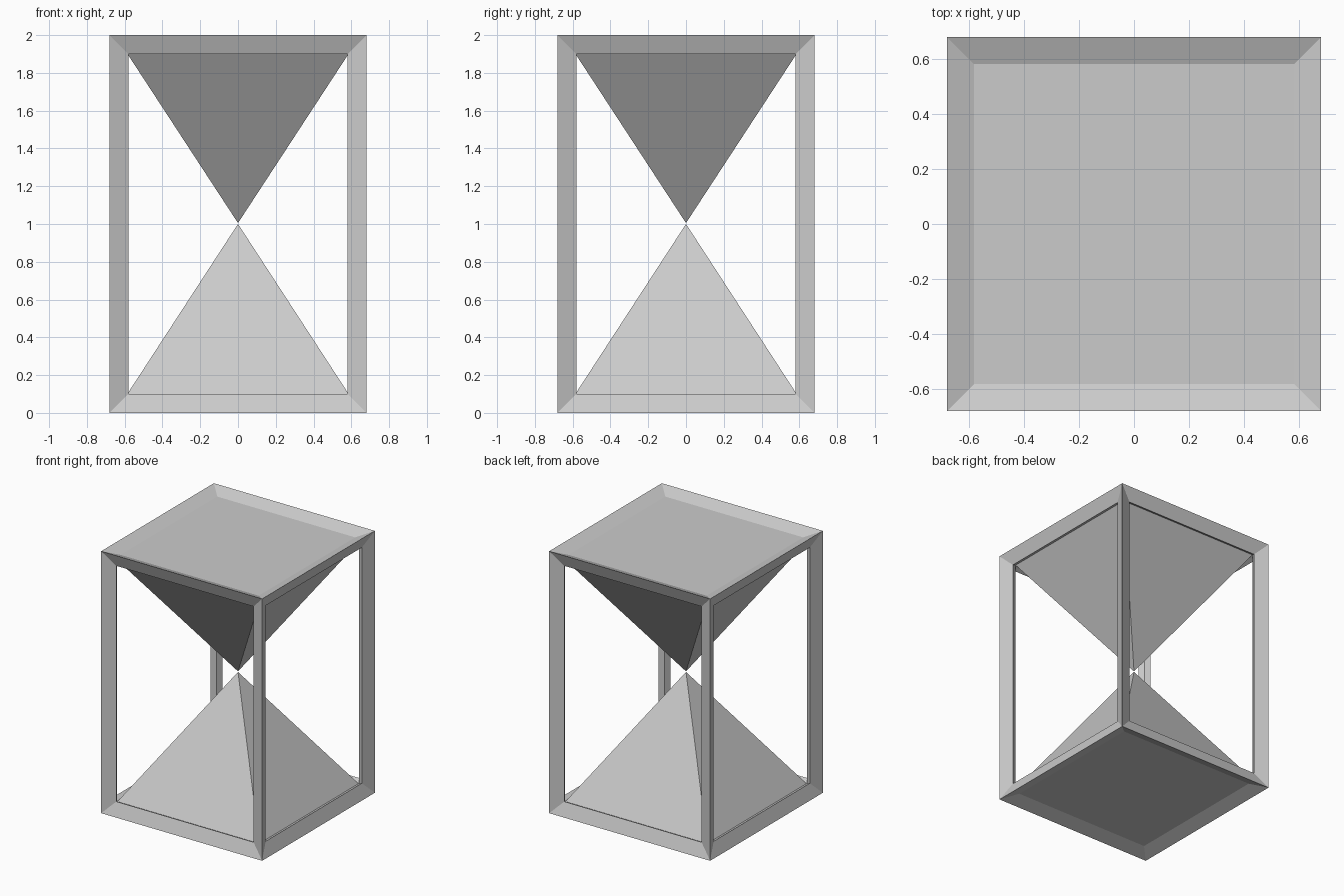
import bpy, bmesh
from mathutils import Vector

if "Cube" in bpy.data.objects:
    bpy.data.objects.remove(bpy.data.objects["Cube"])

HALF = Vector((0.68, 0.68, 1.0))   # outer half size
MID = Vector((0, 0, 1.0))
SINK, INSET, CORE = 0.04, 0.10, 0.08


def make_object(name, bm):
    bmesh.ops.recalc_face_normals(bm, faces=bm.faces)
    mesh = bpy.data.meshes.new(name)
    bm.to_mesh(mesh)
    bm.free()
    obj = bpy.data.objects.new(name, mesh)
    bpy.context.collection.objects.link(obj)
    return obj


# Open box frame: twelve mitred bars with kite-shaped cross-sections
def build_frame():
    bm = bmesh.new()
    signs = [(x, y, z) for x in (-1, 1) for y in (-1, 1) for z in (-1, 1)]

    def corner(s, offs):
        return bm.verts.new(MID + Vector([s[i] * (HALF[i] - offs[i]) for i in range(3)]))

    outer = {s: corner(s, (0, 0, 0)) for s in signs}
    inner = {s: corner(s, (CORE,) * 3) for s in signs}
    for axis in range(3):
        u, v = (axis + 1) % 3, (axis + 2) % 3
        offs = [INSET] * 3
        offs[axis] = SINK
        for side in (-1, 1):
            ring = []
            for a, b in ((-1, -1), (1, -1), (1, 1), (-1, 1)):
                s = [0, 0, 0]
                s[axis], s[u], s[v] = side, a, b
                ring.append(tuple(s))
            rim = {s: corner(s, offs) for s in ring}
            for i in range(4):
                p, q = ring[i], ring[(i + 1) % 4]
                for loop in (outer, inner):
                    bm.faces.new((loop[p], loop[q], rim[q], rim[p]))
    return make_object("outer_frame", bm)


# Four-sided pyramid between a square base and a point
def build_pyramid(name, base_z, tip_z, half=0.625):
    bm = bmesh.new()
    base = [bm.verts.new((x * half, y * half, base_z))
            for x, y in ((-1, -1), (1, -1), (1, 1), (-1, 1))]
    tip = bm.verts.new((0, 0, tip_z))
    bm.faces.new(base)
    for i in range(4):
        bm.faces.new((base[i], base[(i + 1) % 4], tip))
    return make_object(name, bm)


build_frame()
build_pyramid("lower_pyramid", 0.04, 1.0)
build_pyramid("upper_pyramid", 1.961, 1.005)
